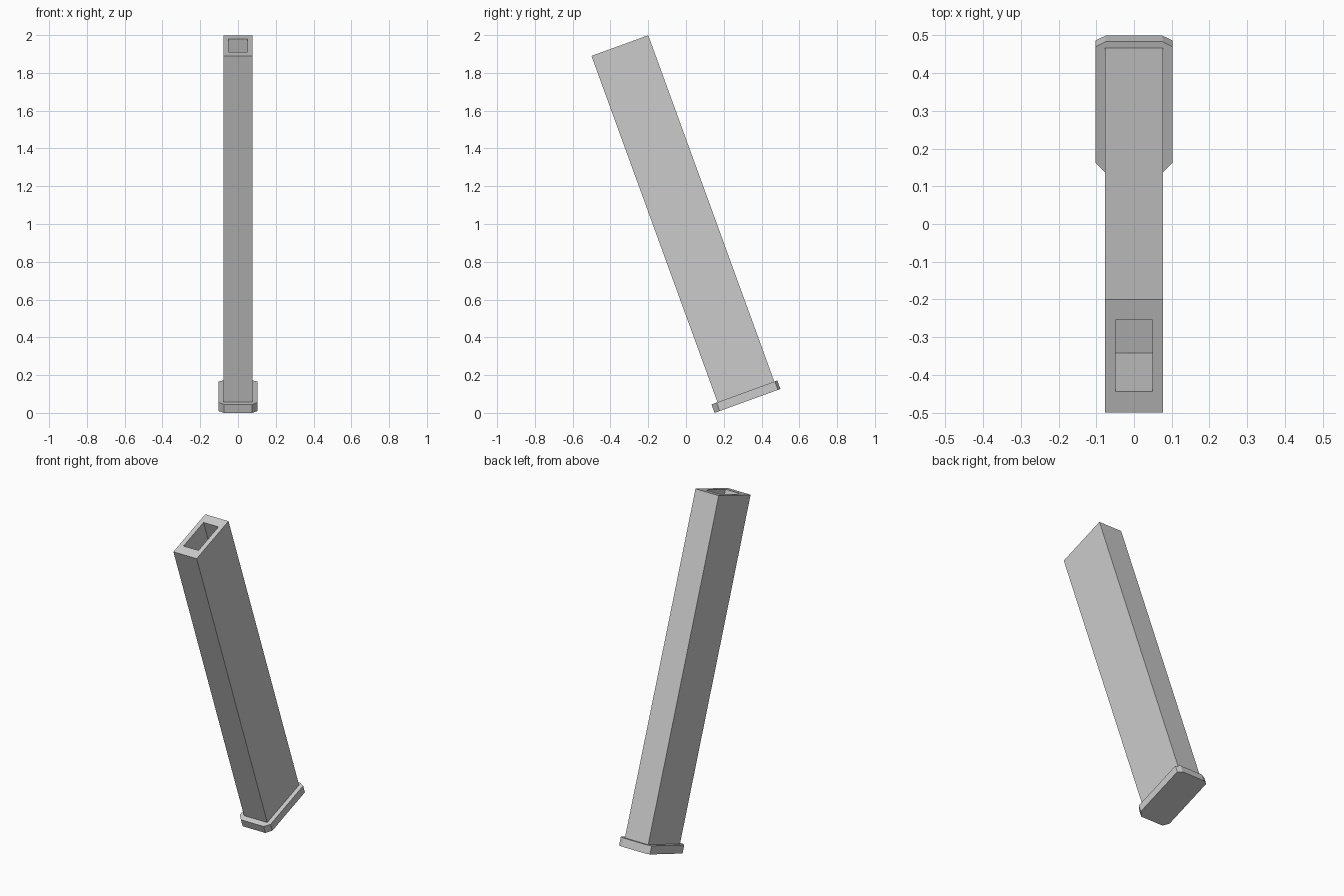
import bpy, bmesh
from math import radians
from mathutils import Matrix

cube = bpy.data.objects.get("Cube")
if cube:
    bpy.data.objects.remove(cube)

TILT = Matrix.Rotation(radians(20), 4, 'X')

grey = bpy.data.materials.new("plain grey")
grey.use_nodes = True
grey.diffuse_color = (0.6, 0.6, 0.6, 1)
grey.node_tree.nodes["Principled BSDF"].inputs["Base Color"].default_value = (0.6, 0.6, 0.6, 1)


def prism(bm, outline, low, high):
    """Extrude a flat outline upwards and return its top face."""
    base = bm.faces.new([bm.verts.new((x, y, low)) for x, y in outline])
    ext = bmesh.ops.extrude_face_region(bm, geom=[base], use_keep_orig=True)["geom"]
    for item in ext:
        if isinstance(item, bmesh.types.BMVert):
            item.co.z = high
    return next(f for f in ext if isinstance(f, bmesh.types.BMFace))


def finish(bm, name):
    """Tilt the upright part into place and make it an object."""
    bmesh.ops.recalc_face_normals(bm, faces=bm.faces)
    bm.transform(TILT)
    mesh = bpy.data.meshes.new(name)
    bm.to_mesh(mesh)
    bm.free()
    mesh.materials.append(grey)
    bpy.context.collection.objects.link(bpy.data.objects.new(name, mesh))


# Long rectangular body with a pocket sunk into its top
bm = bmesh.new()
W, FRONT, BACK, TOP = 0.077, 0.176, 0.496, 1.947
top = prism(bm, [(-W, FRONT), (W, FRONT), (W, BACK), (-W, BACK)], -0.004, TOP)
bmesh.ops.inset_region(bm, faces=[top], thickness=0.039)
for v in top.verts:
    v.co.y = FRONT + 0.06 if v.co.y < (FRONT + BACK) / 2 else BACK - 0.059
pocket = bmesh.ops.extrude_face_region(bm, geom=[top])["geom"]
for item in pocket:
    if isinstance(item, bmesh.types.BMVert):
        item.co.z -= 0.30
if top.is_valid:
    bmesh.ops.delete(bm, geom=[top], context='FACES_ONLY')
finish(bm, "body")

# Base plate with clipped corners
bm = bmesh.new()
half = [(0.075, 0.142), (0.102, 0.171), (0.102, 0.499), (0.075, 0.513)]
prism(bm, half + [(-x, y) for x, y in reversed(half)], -0.052, -0.004)
finish(bm, "base_plate")
